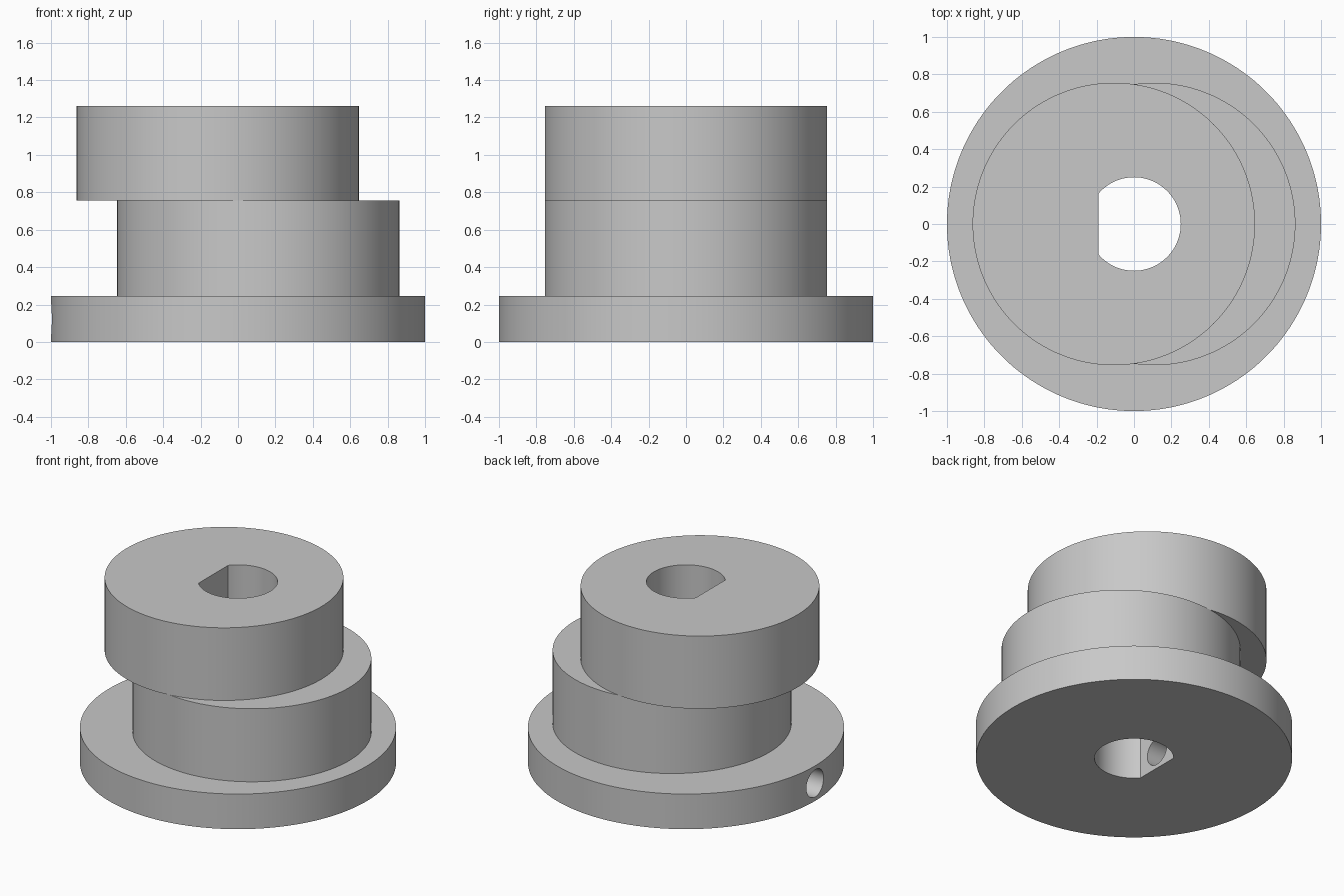
import bpy
import bmesh
import math
from mathutils import Matrix

default = bpy.data.objects.get("Cube")
if default:
    bpy.data.objects.remove(default, do_unlink=True)

BORE_R, FLAT_X = 0.25, -0.19
FLANGE_TOP, LOWER_TOP, UPPER_TOP = 0.245, 0.755, 1.262

grey = bpy.data.materials.new("plain grey")
grey.use_nodes = True
grey.diffuse_color = (0.58, 0.58, 0.58, 1)
grey.node_tree.nodes["Principled BSDF"].inputs["Base Color"].default_value = grey.diffuse_color


def add_object(name, bm):
    mesh = bpy.data.meshes.new(name)
    bmesh.ops.recalc_face_normals(bm, faces=bm.faces)
    bm.to_mesh(mesh)
    bm.free()
    mesh.materials.append(grey)
    obj = bpy.data.objects.new(name, mesh)
    bpy.context.collection.objects.link(obj)
    return obj


def disc(name, radius, z0, z1, x=0.0, segments=144):
    bm = bmesh.new()
    bmesh.ops.create_cone(bm, cap_ends=True, segments=segments, radius1=radius, radius2=radius,
                          depth=z1 - z0, matrix=Matrix.Translation((x, 0, (z0 + z1) / 2)))
    return add_object(name, bm)


def d_shaped_cutter(name):
    # Arc closed by a straight chord, extruded up through the whole stack
    bm = bmesh.new()
    end = math.acos(FLAT_X / BORE_R)
    steps = 72
    angles = [-end + 2 * end * i / steps for i in range(steps + 1)]
    face = bm.faces.new([bm.verts.new((BORE_R * math.cos(a), BORE_R * math.sin(a), -0.2))
                         for a in angles])
    extruded = bmesh.ops.extrude_face_region(bm, geom=[face])["geom"]
    bmesh.ops.translate(bm, vec=(0, 0, UPPER_TOP + 0.4),
                        verts=[v for v in extruded if isinstance(v, bmesh.types.BMVert)])
    return add_object(name, bm)


def screw_cutter(name):
    # Radial hole from the rim, through the flat, ending inside the bore
    bm = bmesh.new()
    place = Matrix.Translation((-0.6, 0, FLANGE_TOP / 2)) @ Matrix.Rotation(math.pi / 2, 4, "Y")
    bmesh.ops.create_cone(bm, cap_ends=True, segments=48, radius1=0.095, radius2=0.095,
                          depth=1.2, matrix=place)
    return add_object(name, bm)


def cut(obj, cutters):
    bpy.ops.object.select_all(action="DESELECT")
    bpy.context.view_layer.objects.active = obj
    obj.select_set(True)
    for cutter in cutters:
        mod = obj.modifiers.new("cut", "BOOLEAN")
        mod.operation = "DIFFERENCE"
        mod.solver = "EXACT"
        mod.object = cutter
        bpy.ops.object.modifier_apply(modifier=mod.name)
    bpy.ops.object.shade_smooth_by_angle(angle=math.radians(30))


# Stacked round parts
flange = disc("base_flange", 1.0, 0, FLANGE_TOP, segments=180)
lower = disc("lower_eccentric", 0.755, FLANGE_TOP, LOWER_TOP, x=0.108)
upper = disc("upper_eccentric", 0.755, LOWER_TOP, UPPER_TOP, x=-0.108)

# Shaft bore and set screw hole
bore = d_shaped_cutter("bore_cutter")
screw = screw_cutter("screw_hole_cutter")
cut(flange, [bore, screw])
cut(lower, [bore])
cut(upper, [bore])

for cutter in (bore, screw):
    bpy.data.objects.remove(cutter, do_unlink=True)
